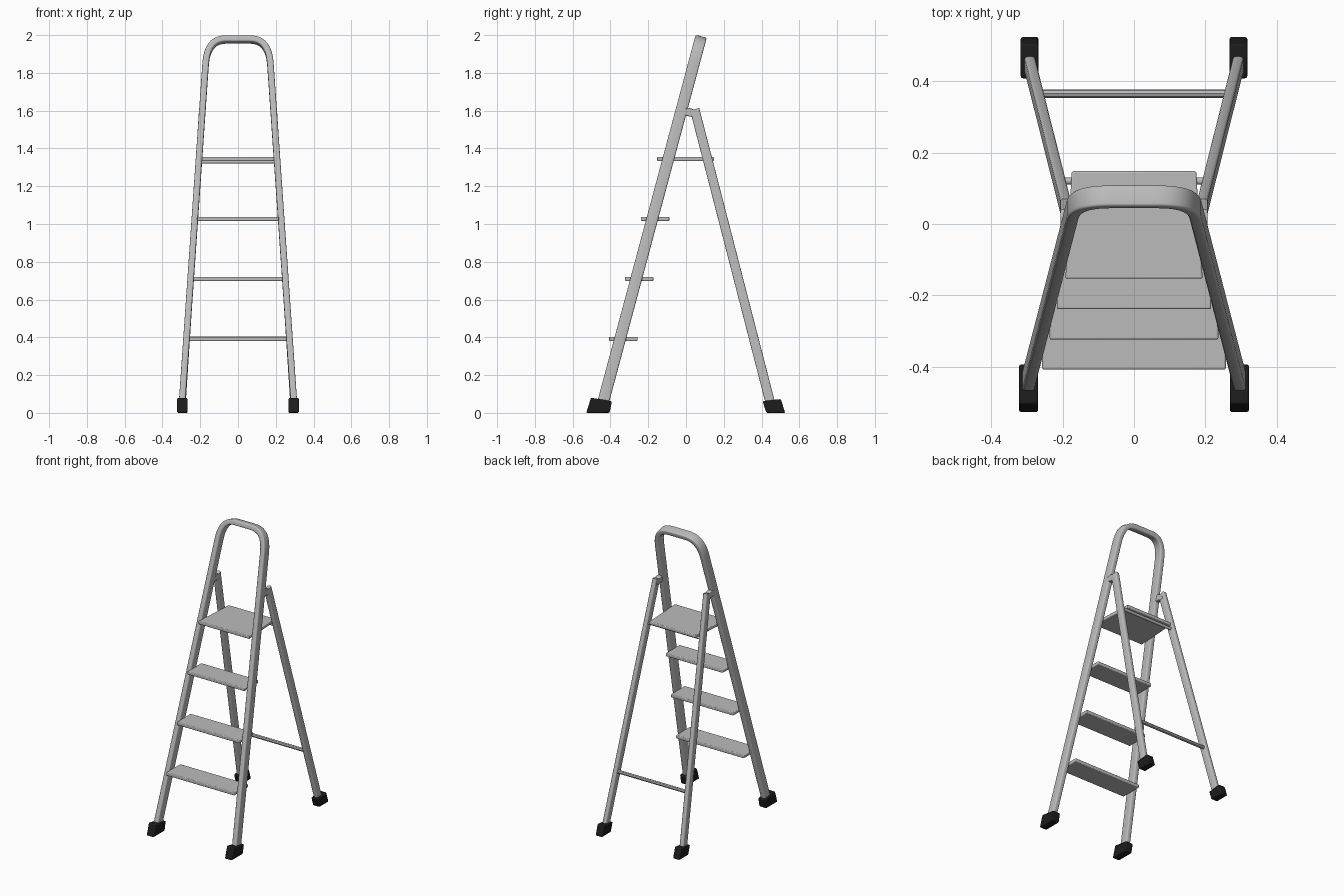
import bpy, bmesh, math
from mathutils import Vector

if "Cube" in bpy.data.objects:
    bpy.data.objects.remove(bpy.data.objects["Cube"])

dark = bpy.data.materials.new("black_rubber")
dark.diffuse_color = (0.012, 0.012, 0.012, 1)
dark.use_nodes = True
dark.node_tree.nodes["Principled BSDF"].inputs["Base Color"].default_value = dark.diffuse_color
metal = bpy.data.materials.new("grey_metal")
metal.diffuse_color = (0.5, 0.5, 0.5, 1)
metal.use_nodes = True
metal.node_tree.nodes["Principled BSDF"].inputs["Base Color"].default_value = metal.diffuse_color


def finish(name, bm, mat=metal, bevel=0, segs=2):
    bmesh.ops.recalc_face_normals(bm, faces=bm.faces)
    me = bpy.data.meshes.new(name)
    bm.to_mesh(me)
    bm.free()
    ob = bpy.data.objects.new(name, me)
    bpy.context.collection.objects.link(ob)
    me.materials.append(mat)
    if bevel:
        m = ob.modifiers.new("bevel", 'BEVEL')
        m.width, m.segments = bevel, segs
    bpy.ops.object.select_all(action='DESELECT')
    ob.select_set(True)
    bpy.context.view_layer.objects.active = ob
    bpy.ops.object.shade_smooth_by_angle(angle=math.radians(35))
    return ob


def sweep(name, path, normal, thick, depth, r=0.008, n=3):
    """Rounded-rectangle tube along a path lying in the plane with the given normal."""
    sec = []
    for q, (sx, sy) in enumerate(((1, 1), (-1, 1), (-1, -1), (1, -1))):
        for i in range(n + 1):
            a = math.pi / 2 * (q + i / n)
            sec.append((sx * (thick / 2 - r) + r * math.cos(a),
                        sy * (depth / 2 - r) + r * math.sin(a)))
    bm = bmesh.new()
    nrm = Vector(normal).normalized()
    pts = [Vector(p) for p in path]
    rings = []
    for i, p in enumerate(pts):
        t = (pts[min(i + 1, len(pts) - 1)] - pts[max(i - 1, 0)]).normalized()
        w = t.cross(nrm).normalized()
        rings.append([bm.verts.new(p + w * a + nrm * b) for a, b in sec])
    k = len(sec)
    for A, B in zip(rings, rings[1:]):
        for i in range(k):
            bm.faces.new((A[i], A[(i + 1) % k], B[(i + 1) % k], B[i]))
    bm.faces.new(rings[0])
    bm.faces.new(rings[-1])
    return finish(name, bm)


def prism(name, poly, x, half, mat=metal, bevel=0.006):
    """Side profile (y, z) extruded across x."""
    bm = bmesh.new()
    a = [bm.verts.new((x - half, y, z)) for y, z in poly]
    b = [bm.verts.new((x + half, y, z)) for y, z in poly]
    bm.faces.new(a)
    bm.faces.new(b)
    for i in range(len(poly)):
        j = (i + 1) % len(poly)
        bm.faces.new((a[i], a[j], b[j], b[i]))
    return finish(name, bm, mat, bevel)


def tread(name, y0, y1, z0, z1, w_front, w_back):
    """Plate whose half width tapers from front to back."""
    bm = bmesh.new()
    bmesh.ops.create_cube(bm, size=1)
    for v in bm.verts:
        w = w_front if v.co.y < 0 else w_back
        v.co = (math.copysign(w, v.co.x), y0 if v.co.y < 0 else y1,
                z0 if v.co.z < 0 else z1)
    return finish(name, bm, metal, 0.005, 3)


def rod(name, half, y, z, r, sides):
    bpy.ops.mesh.primitive_cylinder_add(vertices=sides, radius=r, depth=2 * half,
                                        location=(0, y, z), rotation=(0, math.pi / 2, 0))
    ob = bpy.context.object
    ob.name = name
    ob.data.materials.append(metal)
    bpy.ops.object.shade_smooth_by_angle(angle=math.radians(35))


# front frame: one bent tube forming both front legs and the handle
SLOPE = 0.268
def front_pt(x, z):
    return (x, 0.076 - SLOPE * (1.977 - z), z)

ctrl = [Vector(c) for c in ((0.172, 1.84), (0.166, 1.93), (0.135, 1.977), (0.06, 1.977))]
half_path = [(0.297, 0.04)]
for i in range(13):
    t = i / 12
    p = (ctrl[0] * (1 - t) ** 3 + ctrl[1] * 3 * t * (1 - t) ** 2
         + ctrl[2] * 3 * t * t * (1 - t) + ctrl[3] * t ** 3)
    half_path.append((p.x, p.y))
path = half_path + [(-x, z) for x, z in reversed(half_path)]
sweep("front_frame", [front_pt(x, z) for x, z in path], (0, 1, -SLOPE), 0.034, 0.061)

# steps and platform
tread("step_1", -0.407, -0.257, 0.380, 0.403, 0.257, 0.257)
tread("step_2", -0.323, -0.173, 0.698, 0.720, 0.236, 0.236)
tread("step_3", -0.238, -0.088, 1.016, 1.038, 0.216, 0.216)
tread("platform", -0.153, 0.148, 1.333, 1.355, 0.192, 0.174)

# platform pin and rear brace
rod("platform_pin", 0.2, 0.12, 1.329, 0.01, 16)
rod("rear_brace", 0.265, 0.365, 0.392, 0.012, 8)

# rear legs, hinges and feet on both sides
for s, side in ((-1, "left"), (1, "right")):
    sweep("rear_leg_" + side, [(s * 0.293, 0.451, 0.035), (s * 0.191, 0.046, 1.607)],
          (0, 1, 0.258), 0.03, 0.05)
    prism("hinge_" + side, [(-0.01, 1.61), (0.02, 1.615), (0.066, 1.595),
                            (0.06, 1.565), (0.0, 1.572), (-0.015, 1.58)],
          s * 0.191, 0.015, metal, 0.004)
    prism("front_foot_" + side, [(-0.528, 0), (-0.405, 0), (-0.392, 0.062), (-0.503, 0.08)],
          s * 0.295, 0.027, dark)
    prism("rear_foot_" + side, [(0.425, 0), (0.525, 0), (0.502, 0.073), (0.406, 0.062)],
          s * 0.292, 0.025, dark)
